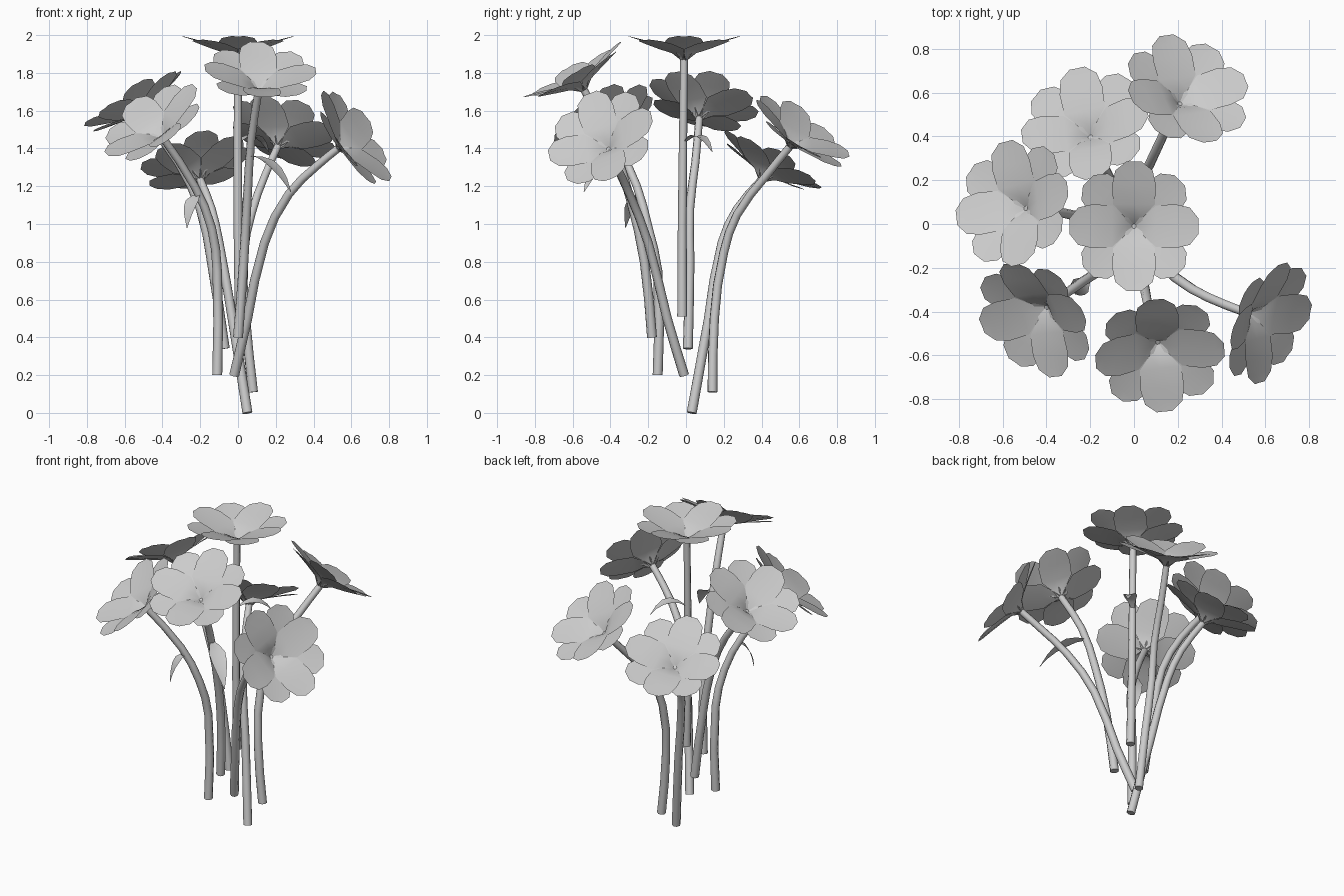
import bpy, bmesh, math
from mathutils import Vector, Matrix

if "Cube" in bpy.data.objects:
    bpy.data.objects.remove(bpy.data.objects["Cube"])


def finish(name, bm):
    me = bpy.data.meshes.new(name)
    bm.normal_update()
    bm.to_mesh(me)
    bm.free()
    ob = bpy.data.objects.new(name, me)
    bpy.context.collection.objects.link(ob)
    for p in me.polygons:
        p.use_smooth = True
    return ob


# eight-sided stem following a path
def stem(name, pts):
    cu = bpy.data.curves.new(name, 'CURVE')
    cu.dimensions = '3D'
    cu.bevel_depth = 0.024
    cu.bevel_resolution = 2
    cu.resolution_u = 2
    cu.use_fill_caps = True
    sp = cu.splines.new('BEZIER')
    sp.bezier_points.add(len(pts) - 1)
    for i, (b, p) in enumerate(zip(sp.bezier_points, pts)):
        b.co = p
        b.handle_left_type = b.handle_right_type = 'AUTO'
        b.radius = 1.1 - 0.25 * i / (len(pts) - 1)
    ob = bpy.data.objects.new(name, cu)
    bpy.context.collection.objects.link(ob)


# strip of quads: rows of (centre, sideways vector, dip of the middle)
def strip(bm, rows):
    grid = [[bm.verts.new(c - s), bm.verts.new(c + d), bm.verts.new(c + s)] for c, s, d in rows]
    for a, b in zip(grid, grid[1:]):
        for i in range(2):
            bm.faces.new((a[i], a[i + 1], b[i + 1], b[i]))


# radius, height, half width along one petal
PETAL = [(0.0, -0.01, 0.015), (0.045, 0.04, 0.045), (0.1, 0.068, 0.095), (0.19, 0.098, 0.1),
         (0.255, 0.115, 0.085), (0.295, 0.125, 0.035)]


# two layers of four petals, tilted along a normal
def flower(name, hub, normal, roll=0):
    bm = bmesh.new()
    for k in range(8):
        low = k % 2
        rot = Matrix.Rotation(k * math.pi / 4, 3, 'Z')
        rows = []
        for r, h, w in PETAL:
            c = Vector((r, 0, h * (0.85 if low else 1)))
            rows.append((rot @ c, rot @ Vector((0, w, 0)), Vector((0, 0, -0.06 * w))))
        strip(bm, rows)
    q = Vector((0, 0, 1)).rotation_difference(Vector(normal))
    m = Matrix.Translation(hub) @ q.to_matrix().to_4x4() @ Matrix.Rotation(math.radians(roll), 4, 'Z')
    bm.transform(m)
    finish(name, bm)


# pointed drooping leaf through base, middle and tip
def leaf(name, a, b, c, width):
    a, b, c = Vector(a), Vector(b), Vector(c)
    side = (c - a).cross(Vector((0, 0, 1))).normalized()
    ctrl = 2 * b - (a + c) / 2
    bm = bmesh.new()
    rows = []
    for i, w in enumerate((0.15, 0.6, 1, 0.9, 0.55, 0.04)):
        t = i / 5
        p = a * (1 - t) ** 2 + ctrl * 2 * t * (1 - t) + c * t * t
        rows.append((p, side * w * width, Vector((0, 0, -0.2 * w * width))))
    strip(bm, rows)
    finish(name, bm)


# each plant: stem path ending at the flower hub, flower direction, roll
PLANTS = {
    'centre': ([(.01, -.02, .51), (0, -.02, 1.0), (0, -.01, 1.87)], (0, 0, 1), 0),
    'front': ([(0, -.18, .4), (.03, -.22, .8), (.05, -.3, 1.15), (.07, -.4, 1.45), (.11, -.54, 1.71)],
              (.07, -.49, .87), 5),
    'right': ([(-.02, -.01, .2), (.05, -.1, .5), (.14, -.2, .9), (.27, -.3, 1.16), (.42, -.37, 1.31),
               (.53, -.41, 1.4)], (.77, -.35, .53), 0),
    'front_left': ([(-.11, -.15, .2), (-.11, -.15, .75), (-.14, -.2, .98), (-.23, -.26, 1.2),
                    (-.4, -.38, 1.46)], (-.5, -.47, .72), 15),
    'left': ([(-.07, .01, .34), (-.14, .02, .8), (-.2, .02, 1.08), (-.32, .05, 1.33), (-.495, .07, 1.56)],
             (-.5, .2, .84), 10),
    'back': ([(.05, .03, 0), (-.03, .12, .5), (-.1, .19, .9), (-.14, .27, 1.08), (-.2, .4, 1.235)],
             (-.2, .48, .85), 10),
    'back_right': ([(.08, .14, .11), (.04, .15, .5), (.03, .2, .85), (.07, .27, 1.05), (.14, .42, 1.25),
                    (.21, .55, 1.41)], (.3, .55, .77), 15),
}
for key, (path, normal, roll) in PLANTS.items():
    stem(key + '_stem', path)
    flower(key + '_flower', path[-1], normal, roll)

leaf('front_leaf', (.06, -.36, 1.36), (.18, -.46, 1.32), (.28, -.54, 1.17), 0.05)
leaf('centre_leaf', (0, -.01, 1.43), (.09, .07, 1.47), (.165, .14, 1.38), 0.04)
leaf('left_leaf', (-.2, -.24, 1.16), (-.25, -.29, 1.11), (-.27, -.32, .98), 0.045)
